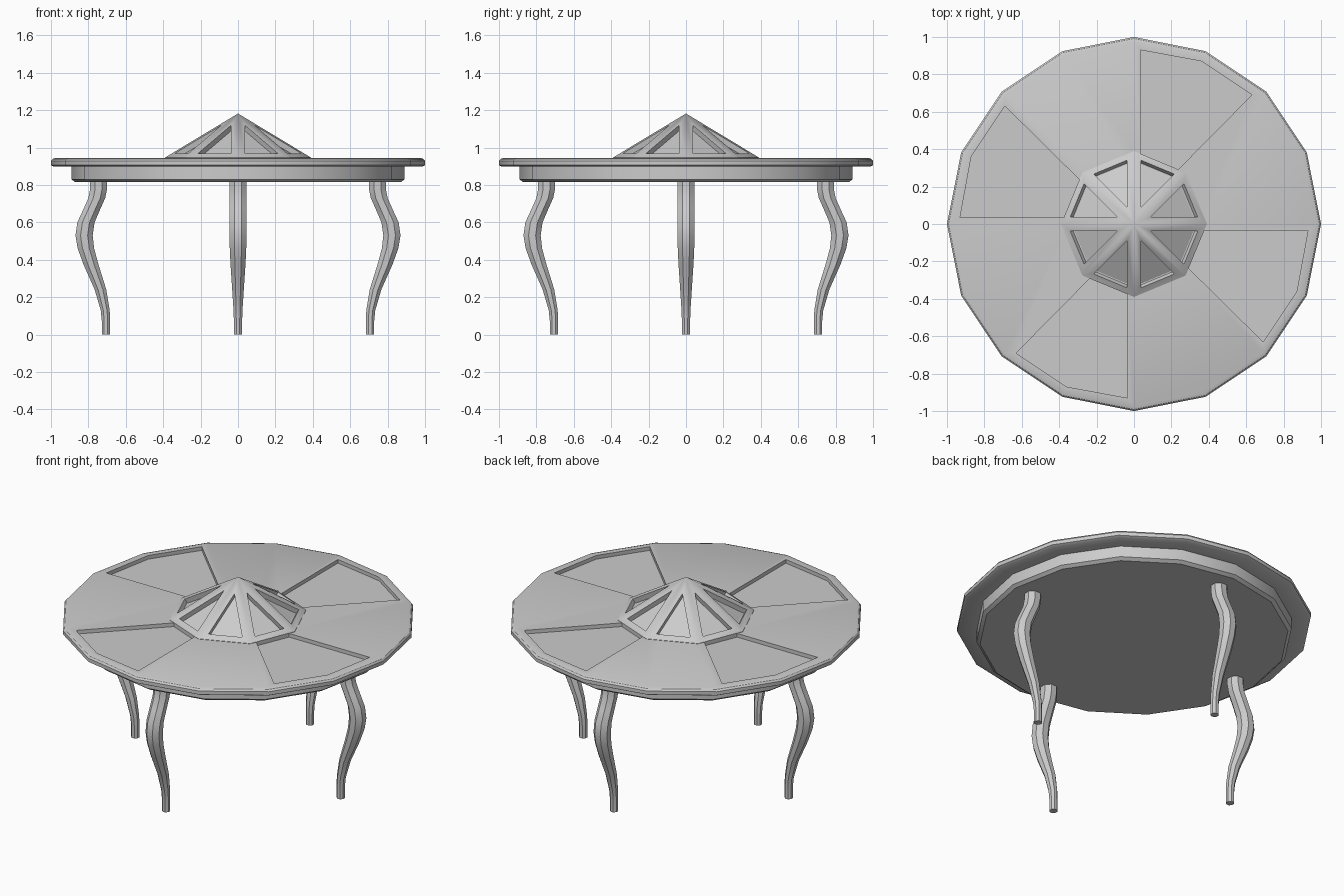
import bpy, bmesh
from math import cos, sin, pi, radians
from mathutils import Matrix

if "Cube" in bpy.data.objects:
    bpy.data.objects.remove(bpy.data.objects["Cube"])


def finish(name, bm, smooth=True):
    bmesh.ops.recalc_face_normals(bm, faces=bm.faces)
    me = bpy.data.meshes.new(name)
    bm.to_mesh(me)
    bm.free()
    ob = bpy.data.objects.new(name, me)
    bpy.context.collection.objects.link(ob)
    if smooth:
        smooth_by_angle(ob)
    return ob


def select_only(ob):
    bpy.ops.object.select_all(action='DESELECT')
    ob.select_set(True)
    bpy.context.view_layer.objects.active = ob


def smooth_by_angle(ob):
    select_only(ob)
    bpy.ops.object.shade_smooth_by_angle(angle=radians(31))


def loft(bm, rings):
    """Skin a list of point rings and cap both ends."""
    loops = [[bm.verts.new(p) for p in r] for r in rings]
    n = len(loops[0])
    for a, b in zip(loops, loops[1:]):
        for i in range(n):
            j = (i + 1) % n
            bm.faces.new((a[i], a[j], b[j], b[i]))
    bm.faces.new(loops[0][::-1])
    bm.faces.new(loops[-1])


def ring(n, r, z, cx=0.0, phase=0.0):
    return [(cx + r * cos(2 * pi * i / n + phase), r * sin(2 * pi * i / n + phase), z)
            for i in range(n)]


# Tabletop with apron: sixteen-sided profile
profile = [(0.87, 0.815), (0.89, 0.83), (0.89, 0.898), (0.985, 0.898), (1.0, 0.906),
           (1.0, 0.928), (0.992, 0.939), (0.975, 0.945)]
bm = bmesh.new()
loft(bm, [ring(16, r, z) for r, z in profile])
top = finish("tabletop", bm, False)

# Four sunken wedge panels cut in alternate sectors
wedge = [(0.035, 0.93), (0.035, 0.34), (0.21, 0.265), (0.63, 0.69), (0.36, 0.87)]
bm = bmesh.new()
for k in range(4):
    rot = Matrix.Rotation(k * pi / 2, 3, 'Z')
    part = bmesh.new()
    loft(part, [[rot @ Matrix.Identity(3) @ v for v in
                 (Matrix.Translation((x, y, z)).translation for x, y in wedge)]
                for z in (0.922, 1.0)])
    me = bpy.data.meshes.new("tmp")
    part.to_mesh(me)
    part.free()
    bm.from_mesh(me)
    bpy.data.meshes.remove(me)
cutter = finish("panel_cutter", bm, False)
cutter.hide_render = True
mod = top.modifiers.new("panels", 'BOOLEAN')
mod.operation = 'DIFFERENCE'
mod.solver = 'EXACT'
mod.object = cutter
select_only(top)
bpy.ops.object.modifier_apply(modifier=mod.name)
bpy.data.objects.remove(cutter)
smooth_by_angle(top)

# Octagonal pyramid centrepiece with recessed facets
bm = bmesh.new()
low = [bm.verts.new(p) for p in ring(8, 0.39, 0.915)]
rim = [bm.verts.new(p) for p in ring(8, 0.39, 0.947)]
apex = bm.verts.new((0, 0, 1.182))
facets = []
for i in range(8):
    j = (i + 1) % 8
    bm.faces.new((low[i], low[j], rim[j], rim[i]))
    facets.append(bm.faces.new((rim[i], rim[j], apex)))
bm.faces.new(low[::-1])
bm.normal_update()
bmesh.ops.inset_individual(bm, faces=facets, thickness=0.037, use_even_offset=True)
# push the inset facets inward through a second, vanishing inset
bm.normal_update()
for f in facets:
    n = f.normal.copy()
    ext = bmesh.ops.extrude_discrete_faces(bm, faces=[f])["faces"][0]
    bmesh.ops.translate(bm, verts=ext.verts, vec=-0.03 * n)
finish("pyramid_centrepiece", bm)

# Cabriole legs: (height, outward position, half width)
path = [(0.0, 0.706, 0.022), (0.07, 0.706, 0.022), (0.13, 0.710, 0.024),
        (0.24, 0.735, 0.031), (0.375, 0.786, 0.040), (0.46, 0.813, 0.044),
        (0.53, 0.823, 0.046), (0.60, 0.813, 0.046), (0.67, 0.782, 0.045),
        (0.73, 0.755, 0.045), (0.78, 0.745, 0.045), (0.83, 0.745, 0.045)]
for k, side in enumerate(("right", "back", "left", "front")):
    bm = bmesh.new()
    loft(bm, [ring(8, r / cos(pi / 8), z, x, pi / 8) for z, x, r in path])
    bmesh.ops.rotate(bm, verts=bm.verts, cent=(0, 0, 0),
                     matrix=Matrix.Rotation(k * pi / 2, 3, 'Z'))
    finish(side + "_leg", bm)
